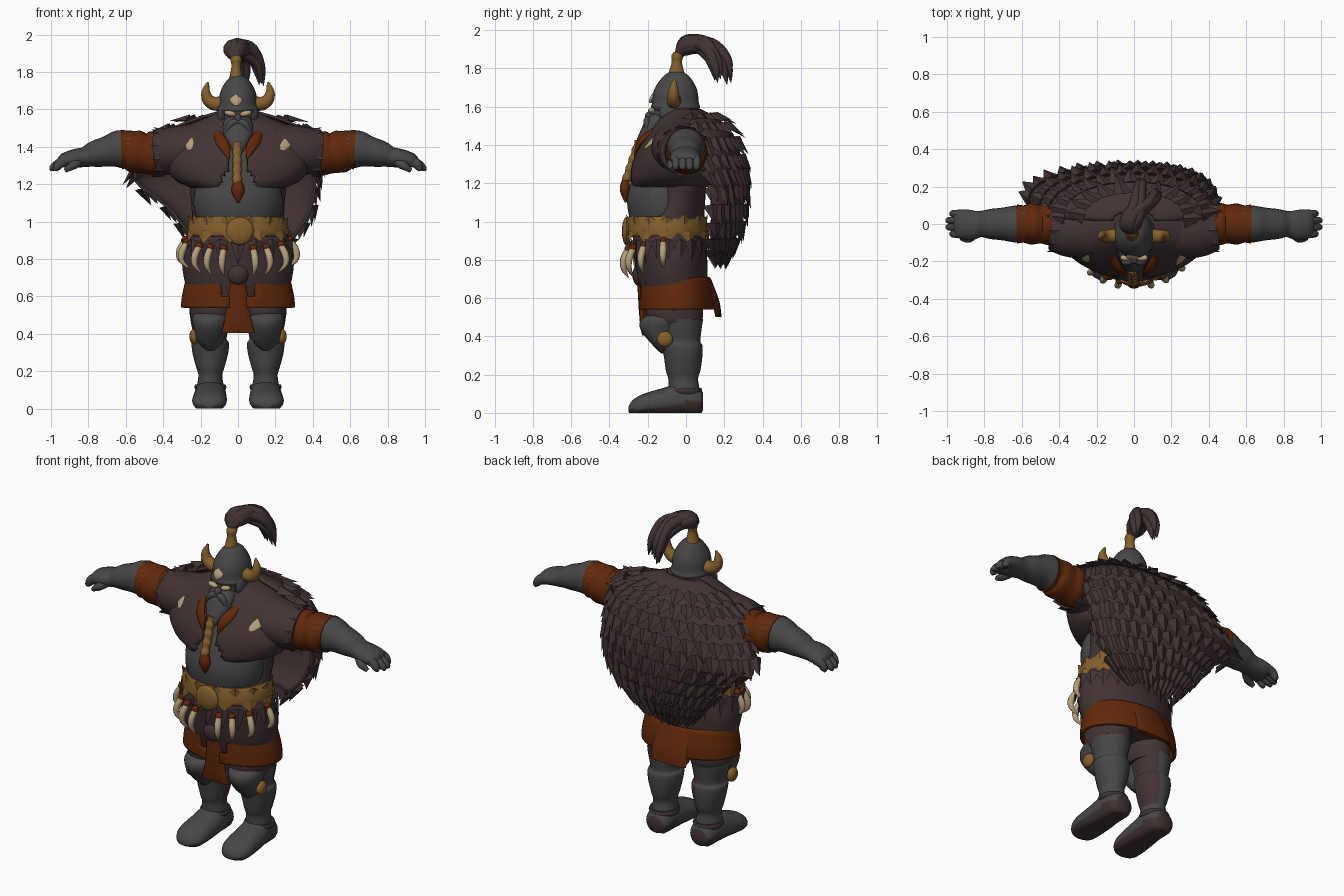
import bpy, bmesh, math, random
from mathutils import Vector, Matrix

random.seed(4)
if "Cube" in bpy.data.objects:
    bpy.data.objects.remove(bpy.data.objects["Cube"])
X, Y, Z = Vector((1, 0, 0)), Vector((0, 1, 0)), Vector((0, 0, 1))


def material(name, rgb):
    m = bpy.data.materials.new(name)
    m.use_nodes = True
    m.diffuse_color = (*rgb, 1)
    m.node_tree.nodes["Principled BSDF"].inputs["Base Color"].default_value = (*rgb, 1)
    return m


GREY = material("stone grey", (0.064, 0.064, 0.064))
BROWN = material("dark fur brown", (0.054, 0.033, 0.034))
LEATHER = material("rust leather", (0.118, 0.021, 0.003))
GOLD = material("old gold", (0.23, 0.115, 0.025))
CREAM = material("bone cream", (0.46, 0.35, 0.2))


def add(name, bm, mat, thick=0, flat=False):
    bmesh.ops.recalc_face_normals(bm, faces=bm.faces)
    me = bpy.data.meshes.new(name)
    bm.to_mesh(me)
    bm.free()
    me.materials.append(mat)
    for p in me.polygons:
        p.use_smooth = not flat
    if not flat:
        me.set_sharp_from_angle(angle=math.radians(45))
    ob = bpy.data.objects.new(name, me)
    bpy.context.collection.objects.link(ob)
    if thick:
        mod = ob.modifiers.new("thickness", "SOLIDIFY")
        mod.thickness = thick
    return ob


def repaint(ob, mat, rule):
    ob.data.materials.append(mat)
    for p in ob.data.polygons:
        if rule(p):
            p.material_index = 1


def smooth(pts, n):
    """Catmull-Rom interpolation of tuples."""
    p = [pts[0], *pts, pts[-1]]
    out = []
    for i in range(1, len(p) - 2):
        for k in range(n):
            t = k / n
            out.append([b + .5 * t * (c - a + t * (2*a - 5*b + 4*c - d + t * (3 * (b - c) + d - a)))
                        for a, b, c, d in zip(*p[i - 1:i + 3])])
    return out + [list(pts[-1])]


def tube(name, pts, mat, ref=Y, axis=None, seg=20, n=4, gap=None, thick=0, floor=False):
    """Loft elliptical rings (x, y, z, r1, r2) along a path; gap(z) opens the front."""
    path = smooth(pts, n)
    bm, rings = bmesh.new(), []
    for i, (x, y, z, r1, r2) in enumerate(path):
        t = axis or Vector(path[min(i + 1, len(path) - 1)][:3]) - Vector(path[max(i - 1, 0)][:3])
        u = ref.cross(t).normalized()
        v = t.cross(u).normalized()
        ring = []
        for k in range(seg):
            a = math.tau * k / seg
            co = Vector((x, y, z)) + u * r1 * math.cos(a) + v * r2 * math.sin(a)
            if floor:
                co.z = max(co.z, 0)
            ring.append(bm.verts.new(co))
        rings.append(ring)
    for a, b in zip(rings, rings[1:]):
        for k in range(seg):
            j = (k + 1) % seg
            bm.faces.new((a[k], a[j], b[j], b[k]))
    if not thick:
        bm.faces.new(rings[0])
        bm.faces.new(rings[-1])
    if gap:
        mids = [(f, f.calc_center_median()) for f in bm.faces]
        bmesh.ops.delete(bm, geom=[f for f, c in mids if abs(c.x) < gap(c.z) and c.y < -.1], context="FACES")
    return add(name, bm, mat, thick)


def loft(name, rows, mat, x=0, **kw):
    """Upright loft from rows of (z, centre y, half width, half depth)."""
    return tube(name, [(x, y, z, rx, ry) for z, y, rx, ry in rows], mat, axis=Z, **kw)


def blob(name, loc, size, mat, rot=None):
    bm = bmesh.new()
    m = Matrix.Translation(loc) @ (rot or Matrix()) @ Matrix.Diagonal((*size, 1))
    bmesh.ops.create_uvsphere(bm, u_segments=16, v_segments=10, radius=1, matrix=m)
    return add(name, bm, mat)


def tuft(bm, p, across, down, normal, w, length, lift=.02):
    """One pointed lock with a raised ridge."""
    across, down, normal = across.normalized(), down.normalized(), normal.normalized()
    length *= random.uniform(.75, 1.25)
    l, r, m, tip = [bm.verts.new(c) for c in (
        p - across * w, p + across * w, p + normal * lift - down * .02,
        p + down * length + normal * lift * 1.3)]
    for f in ((l, tip, m), (m, tip, r), (l, r, tip), (l, m, r)):
        bm.faces.new(f)


def fringe(name, centre, u, v, down, count, w, length, mat):
    """Locks around an ellipse with half axes u and v."""
    bm = bmesh.new()
    for k in range(count):
        a = math.tau * k / count
        radial = u * math.cos(a) + v * math.sin(a)
        tuft(bm, Vector(centre) + radial, v * math.cos(a) - u * math.sin(a), down, radial, w, length, .014)
    return add(name, bm, mat, flat=True)


# Trunk: tunic, belly, open vest
loft("tunic", [(.56, -.06, .24, .15), (.68, -.07, .285, .18), (.8, -.08, .3, .19), (.88, -.09, .285, .19),
               (1.0, -.08, .25, .175), (1.1, -.045, .25, .145), (1.3, -.03, .27, .14)], BROWN, seg=32)
fringe("tunic_locks", (0, -.09, .89), X * .29, Y * .195, -Z, 20, .04, .1, BROWN)
loft("belly", [(.97, -.12, .2, .16), (1.04, -.12, .23, .18), (1.12, -.12, .238, .188), (1.2, -.11, .225, .182),
               (1.3, -.09, .17, .175), (1.42, -.06, .16, .15), (1.52, -.05, .1, .1)], GREY, seg=32)
vest = loft("vest", [(1.18, -.085, .25, .205), (1.225, -.08, .34, .215), (1.32, -.07, .39, .208),
                     (1.42, -.04, .37, .187), (1.5, -.02, .3, .15), (1.555, -.02, .17, .115),
                     (1.59, -.03, .1, .085)], BROWN, seg=96, gap=lambda z: .045 + max(0, 1.3 - z) * .55, thick=.02)

# Belt with ragged plates, buckle and hanging tusks
loft("belt", [(.92, -.1, .258, .203), (.94, -.1, .27, .213), (.99, -.1, .265, .208), (1.025, -.1, .245, .2)],
     GOLD, seg=32)
fringe("belt_lower_plates", (0, -.1, .935), X * .265, Y * .206, -Z, 11, .05, .05, GOLD)
fringe("belt_upper_plates", (0, -.1, 1.0), X * .25, Y * .2, Z, 14, .045, .035, GOLD)
blob("buckle", (.01, -.31, .95), (.075, .025, .075), GOLD)
for deg in (-165, -138, -122, -106, -73, -57, -35, -5, 178):
    a = math.radians(deg)
    x, y = math.cos(a), math.sin(a)
    px, py, low = x * .28, y * .21 - .1, .05 * abs(y)
    tube("tusk", [(px, py, .9 - low, .017, .017), (px + x * .03, py + y * .025, .85 - low, .019, .019),
                  (px + x * .03, py + y * .025, .8 - low, .014, .014), (px - x * .02, py, .755 - low, .002, .002)],
         CREAM, seg=10)
    blob("tusk_cap", (px, py, .905 - low), (.021, .02, .02), LEATHER)
blob("hanging_pouch", (0, -.24, .72), (.06, .04, .06), BROWN)

# Leather skirt and flaps
loft("skirt", [(.54, -.05, .305, .2), (.6, -.05, .3, .2), (.69, -.055, .28, .19), (.71, -.06, .27, .18)],
     LEATHER, seg=40, gap=lambda z: .07, thick=.02)
loft("front_flap", [(.405, -.215, .09, .014), (.46, -.22, .075, .02), (.58, -.225, .055, .024),
                    (.68, -.235, .045, .02)], LEATHER, seg=12)
loft("back_flap", [(.5, .17, .12, .016), (.58, .155, .115, .02), (.69, .115, .1, .02)], LEATHER, seg=12)

for s in (1, -1):
    # Legs and boots
    cx = s * .148
    loft("thigh", [(.46, -.05, .105, .125), (.5, -.06, .118, .148), (.62, -.06, .12, .15)], BROWN, x=s * .14)
    shin = loft("shin", [(.06, .0, .078, .08), (.13, -.01, .07, .08), (.18, -.015, .064, .078),
                         (.22, -.015, .075, .09), (.29, -.015, .094, .1), (.35, -.02, .1, .106),
                         (.375, -.025, .087, .1), (.45, -.03, .102, .113), (.49, -.035, .108, .125)], GREY, x=cx)
    if s < 0:
        repaint(shin, BROWN, lambda p: p.normal.x > .35 and p.normal.y > -.35 and p.center.z > .17)
    loft("knee_guard", [(.31, -.1, .02, .03), (.36, -.125, .07, .055), (.43, -.135, .088, .1),
                        (.48, -.115, .1, .125), (.51, -.1, .092, .105)], GREY, x=cx)
    blob("knee_stud", (s * .235, -.11, .385), (.025, .042, .042), GOLD)
    boot = tube("boot", [(cx, .09, .06, .045, .05), (cx, .06, .06, .075, .075), (cx, -.03, .07, .085, .085),
                         (s * .15, -.12, .055, .075, .09), (s * .153, -.22, .04, .06, .092),
                         (s * .153, -.275, .025, .045, .07), (s * .153, -.3, .02, .015, .03)], GREY,
                ref=X, axis=-Y, floor=True)
    repaint(boot, BROWN, lambda p: p.normal.z < -.4 or p.center.z < .02 or (p.center.z < .06 and p.center.y > 0))
    loft("ankle_strap", [(.1, -.005, .08, .085), (.115, -.005, .086, .09), (.13, -.005, .08, .085)], BROWN, x=cx)

    # Sleeve, leather cuff, forearm
    tube("sleeve", [(s * .2, -.03, 1.4, .13, .15), (s * .34, -.03, 1.38, .128, .148),
                    (s * .43, -.015, 1.37, .12, .125)], BROWN, seg=24)
    fringe("sleeve_fringe", (s * .41, -.015, 1.37), Y * .122, Z * .116, X * s, 11, .045, .05, BROWN)
    tube("arm_wrap", [(s * .4, 0, 1.365, .11, .105), (s * .46, 0, 1.365, .118, .112), (s * .5, 0, 1.365, .107, .104),
                      (s * .55, 0, 1.375, .114, .11), (s * .59, 0, 1.385, .102, .1),
                      (s * .625, 0, 1.385, .106, .105)], LEATHER, seg=24)
    tube("forearm", [(s * .58, 0, 1.385, .1, .1), (s * .64, 0, 1.387, .1, .098), (s * .7, 0, 1.375, .082, .088),
                     (s * .77, 0, 1.36, .07, .08), (s * .82, 0, 1.345, .054, .07),
                     (s * .87, -.005, 1.338, .05, .08), (s * .93, 0, 1.325, .04, .078),
                     (s * .955, 0, 1.313, .02, .065)], GREY)
    for k in range(4):
        y = .055 - k * .036
        end = .97 + .02 * (k in (1, 2))
        tube("finger", [(s * .91, y, 1.325, .028, .022), (s * .95, y, 1.313, .027, .022),
                        (s * end, y, 1.285, .02, .018), (s * (end + .004), y, 1.27, .008, .008)], GREY, seg=10)
    tube("thumb", [(s * .85, -.04, 1.325, .03, .028), (s * .885, -.075, 1.3, .026, .024),
                   (s * .925, -.075, 1.272, .012, .012)], GREY, seg=10, ref=Z)

    # Collar, horn, brow, bone patch on the vest
    tube("collar", [(s * .115, -.17, 1.475, .02, .012), (s * .09, -.23, 1.43, .03, .012),
                    (s * .065, -.255, 1.385, .024, .012), (s * .05, -.265, 1.335, .006, .006)], LEATHER, seg=12)
    tube("helmet_horn", [(s * .08, -.06, 1.635, .038, .038), (s * .125, -.065, 1.63, .037, .037),
                         (s * .16, -.065, 1.652, .032, .032), (s * .172, -.065, 1.695, .023, .024),
                         (s * .16, -.06, 1.745, .006, .006)], GOLD, seg=14)
    blob("brow", (s * .042, -.18, 1.578), (.032, .018, .015), CREAM, Matrix.Rotation(s * -.25, 4, "Y"))
    blob("ear_guard", (s * .085, -.08, 1.57), (.025, .06, .06), GREY)
    bpy.context.view_layer.update()
    hit, loc, nor, _ = vest.ray_cast(Vector((s * .26, -1, 1.42)), Y)
    if hit:
        turn = nor.to_track_quat("Z", "Y").to_matrix().to_4x4() @ Matrix.Rotation(-.8 if s > 0 else .35, 4, "Z")
        blob("bone_patch", loc + nor * .003, (.025, .068 if s > 0 else .048, .0045), CREAM, turn)

# Head, beard and braid
blob("head", (0, -.075, 1.57), (.09, .105, .1), GREY)
blob("nose", (0, -.19, 1.55), (.02, .025, .025), GREY)
loft("beard", [(1.37, -.245, .025, .025), (1.42, -.215, .055, .045), (1.47, -.18, .078, .06),
               (1.52, -.15, .08, .065), (1.56, -.13, .06, .05)], GREY)
for s in (1, -1):
    tube("moustache", [(0, -.195, 1.535, .015, .015), (s * .04, -.205, 1.52, .02, .018),
                       (s * .07, -.2, 1.46, .004, .004)], GREY, seg=10)
braid = [(-.005, -.245 - .008 * k, 1.42 - .024 * k, .027 - .006 * (k % 2), .024 - .005 * (k % 2)) for k in range(10)]
tube("braid", braid, GOLD, seg=12)
tube("braid_tip", [(0, -.315, 1.215, .02, .02), (0, -.32, 1.165, .036, .026), (0, -.315, 1.1, .005, .005)],
     LEATHER, seg=12)

# Helmet, crest spike and plume
loft("helmet", [(1.575, -.055, .1, .115), (1.6, -.055, .112, .128), (1.62, -.055, .105, .122),
                (1.68, -.055, .098, .115), (1.73, -.052, .077, .09), (1.77, -.05, .045, .055),
                (1.785, -.05, .01, .01)], GREY, seg=28)
loft("nose_guard", [(1.62, -.183, .014, .01), (1.64, -.178, .03, .014), (1.66, -.168, .03, .014),
                    (1.68, -.158, .008, .01)], CREAM, seg=10, x=-.01)
loft("crest_spike", [(1.72, -.05, .05, .07), (1.77, -.05, .036, .045), (1.83, -.048, .025, .027),
                     (1.865, -.045, .03, .032), (1.885, -.04, .024, .024)], GOLD, x=-.01, seg=16)
for k in range(8):
    # Strands alternate between a rear lobe and a left lobe
    a = math.tau * k / 8
    dx, dz, e = .028 * math.cos(a), .028 * math.sin(a), random.uniform(-.03, .02)
    ex, ey = (.04, .225) if k % 2 else (.125, .165)
    tube("plume_strand", [(-.01, -.04, 1.87, .02, .02), (-.02 + dx, -.005, 1.918 + dz * .6, .036, .032),
                          (.01 + dx, .065, 1.927 + dz * .7, .032, .032),
                          (ex * .65 + dx * .6, ey * .7, 1.895 + dz, .03, .026),
                          (ex * .9 + dx * .5, ey * .92 + dz * .6, 1.83 + e, .024, .022),
                          (ex + dx * .4, ey + dz * .5, 1.745 + e, .002, .002)], BROWN, ref=X, seg=10)

# Fur cloak: rows of (z, right half width, left half width, back y, edge y)
rows = smooth([(1.59, .11, .11, .07, .02), (1.54, .27, .27, .165, .02), (1.46, .42, .4, .245, .03),
               (1.33, .5, .43, .29, .07), (1.22, .56, .42, .305, .12), (1.08, .39, .4, .3, .13),
               (.95, .28, .33, .275, .13), (.85, .19, .22, .225, .14)], 3)


def cloak_point(row, u):
    z, wr, wl, back, edge = row
    a = u * math.pi / 2
    return Vector(((wl if u > 0 else wr) * math.sin(a), edge + (back - edge) * math.cos(a) ** .8, z))


cols = 25
bm = bmesh.new()
grid = [[bm.verts.new(cloak_point(r, -.999 + 1.998 * k / (cols - 1))) for k in range(cols)] for r in rows]
for a, b in zip(grid, grid[1:]):
    for k in range(cols - 1):
        bm.faces.new((a[k], a[k + 1], b[k + 1], b[k]))
add("cloak", bm, BROWN, thick=.015)

# Overlapping locks, staggered row by row
bm = bmesh.new()
for i in range(3, len(rows), 2):
    row, below, above = rows[i], rows[min(i + 1, len(rows) - 1)], rows[i - 1]
    count = 11 if i < 5 else 17
    for k in range(count):
        u = max(-.98, min(.98, -1 + 2 * (k + .5 * (i // 2 % 2)) / (count - .5)))
        p = cloak_point(row, u)
        across = cloak_point(row, min(u + .02, .999)) - cloak_point(row, u - .02)
        down = (cloak_point(below, u) - cloak_point(above, u)).normalized()
        normal = down.cross(across)
        if normal.y < 0:
            normal.negate()
        tuft(bm, p, across, down, normal, .052, .088, .027)
add("cloak_fur_locks", bm, BROWN, flat=True)
